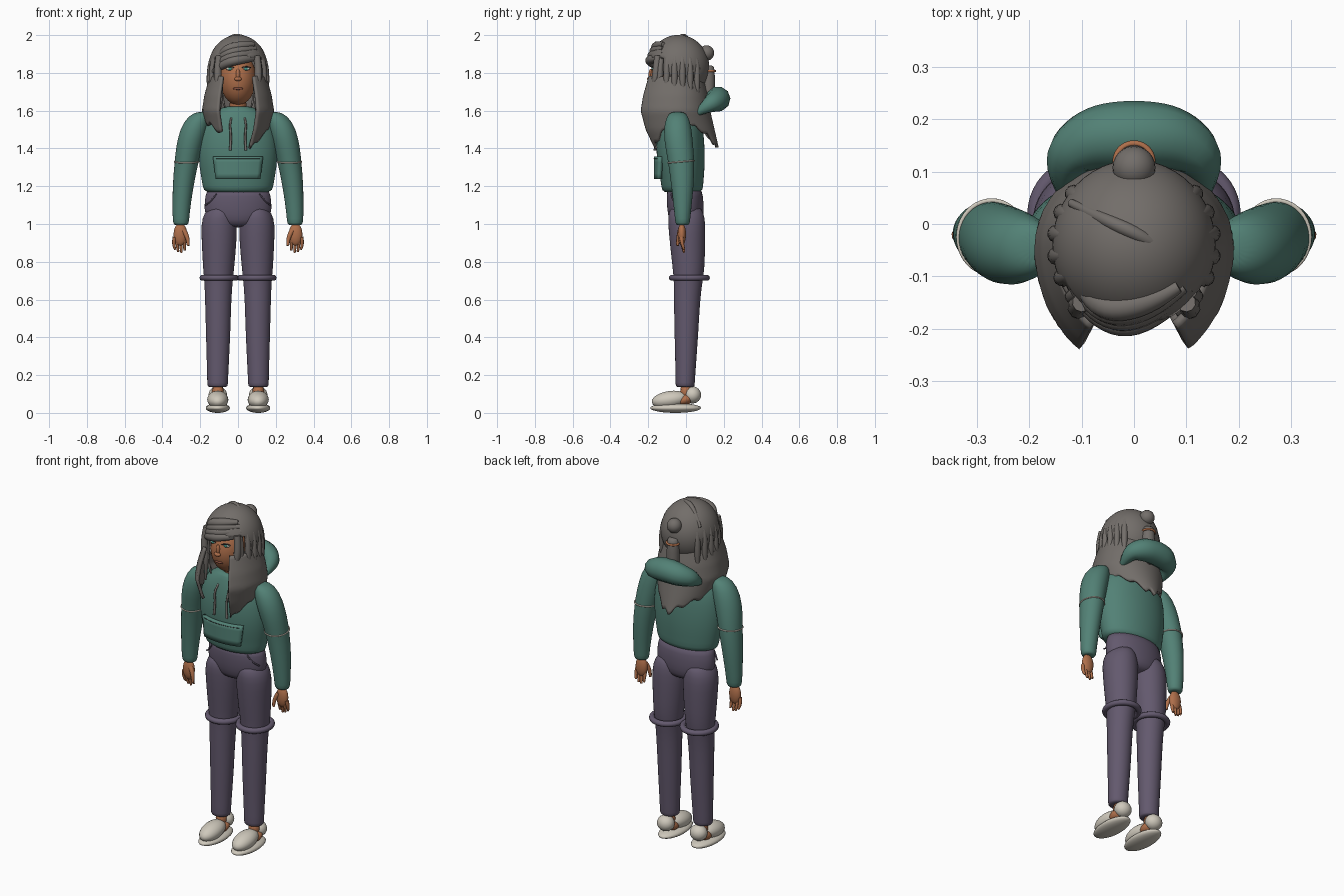
import bpy, bmesh
from math import sin, cos, pi, radians, sqrt
from mathutils import Vector

if "Cube" in bpy.data.objects:
    bpy.data.objects.remove(bpy.data.objects["Cube"])


def material(name, r, g, b):
    m = bpy.data.materials.new(name)
    m.use_nodes = True
    m.diffuse_color = (r, g, b, 1)
    node = next(n for n in m.node_tree.nodes if n.type == 'BSDF_PRINCIPLED')
    node.inputs["Base Color"].default_value = (r, g, b, 1)
    node.inputs["Roughness"].default_value = 0.8
    return m


TEAL = material("teal_fabric", .085, .22, .18)
PURPLE = material("purple_fabric", .125, .1, .155)
HAIR = material("grey_hair", .17, .155, .143)
SKIN = material("skin", .43, .16, .07)
CREAM = material("cream", .62, .58, .5)
LIP = material("lip", .24, .08, .05)
IRIS = material("green_iris", .05, .3, .25)
DARK = material("dark_grey", .05, .05, .05)


def finish(name, bm, mat, subdiv=0, thick=0):
    bmesh.ops.recalc_face_normals(bm, faces=bm.faces)
    me = bpy.data.meshes.new(name)
    bm.to_mesh(me)
    bm.free()
    me.materials.append(mat)
    me.shade_smooth()
    ob = bpy.data.objects.new(name, me)
    bpy.context.collection.objects.link(ob)
    if thick:
        mod = ob.modifiers.new("thickness", 'SOLIDIFY')
        mod.thickness, mod.offset = thick, 0
    if subdiv:
        mod = ob.modifiers.new("smooth", 'SUBSURF')
        mod.levels = mod.render_levels = subdiv
    return ob


def loft(name, rings, mat, sides=20, flip=1):
    """Stacked horizontal ellipses given as x, y, z, rx, ry."""
    bm = bmesh.new()
    rows = [[bm.verts.new((flip * x + rx * cos(2 * pi * i / sides),
                           y + ry * sin(2 * pi * i / sides), z))
             for i in range(sides)] for x, y, z, rx, ry in rings]
    for a, b in zip(rows, rows[1:]):
        for i in range(sides):
            j = (i + 1) % sides
            bm.faces.new((a[i], a[j], b[j], b[i]))
    bm.faces.new(rows[0])
    bm.faces.new(rows[-1])
    return finish(name, bm, mat, 1)


def blob(name, loc, size, mat, tilt=0, seg=24):
    bm = bmesh.new()
    bmesh.ops.create_uvsphere(bm, u_segments=seg, v_segments=seg // 2, radius=1)
    bmesh.ops.scale(bm, vec=size, verts=bm.verts)
    ob = finish(name, bm, mat)
    ob.location = loc
    ob.rotation_euler.x = radians(tilt)
    return ob


def tube(name, pts, radii, mat):
    """Smooth tapered strand through a few control points."""
    cu = bpy.data.curves.new(name, 'CURVE')
    cu.dimensions, cu.bevel_depth, cu.bevel_resolution = '3D', 1, 3
    cu.use_fill_caps = True
    sp = cu.splines.new('NURBS')
    sp.points.add(len(pts) - 1)
    for p, co, r in zip(sp.points, pts, radii):
        p.co, p.radius = (*co, 1), r
    sp.order_u, sp.use_endpoint_u, sp.resolution_u = 3, True, 6
    ob = bpy.data.objects.new(name, cu)
    bpy.context.collection.objects.link(ob)
    cu.materials.append(mat)
    bpy.ops.object.select_all(action='DESELECT')
    ob.select_set(True)
    bpy.context.view_layer.objects.active = ob
    bpy.ops.object.convert(target='MESH')
    bpy.context.object.data.shade_smooth()


def ring(name, loc, rx, ry, minor, mat, tilt=0):
    bpy.ops.mesh.primitive_torus_add(major_radius=1, minor_radius=minor / rx,
                                     major_segments=40, minor_segments=10, location=loc)
    ob = bpy.context.object
    ob.name = name
    ob.scale = (rx, ry, rx)
    ob.rotation_euler.x = radians(tilt)
    ob.data.materials.append(mat)
    ob.data.shade_smooth()


def sheet(name, func, nu, nv, thick, mat):
    bm = bmesh.new()
    g = [[bm.verts.new(func(i / nu, j / nv)) for i in range(nu + 1)] for j in range(nv + 1)]
    for j in range(nv):
        for i in range(nu):
            bm.faces.new((g[j][i], g[j][i + 1], g[j + 1][i + 1], g[j + 1][i]))
    return finish(name, bm, mat, 0, thick)


def lerp_table(table, x):
    for (x0, y0), (x1, y1) in zip(table, table[1:]):
        if x <= x1:
            return y0 + (y1 - y0) * max(0, (x - x0) / (x1 - x0))
    return table[-1][1]


# Hoodie body and trouser top
loft("hoodie_body", [(0, -.02, 1.165, .15, .085), (0, -.02, 1.175, .185, .11),
                     (0, -.02, 1.22, .19, .112), (0, -.025, 1.3, .206, .125),
                     (0, -.03, 1.4, .212, .13), (0, -.03, 1.5, .2, .122),
                     (0, -.03, 1.57, .165, .105), (0, -.04, 1.61, .1, .08),
                     (0, -.05, 1.625, .06, .06)], TEAL, 32)
loft("trouser_hips", [(0, 0, .98, .1, .07), (0, 0, 1.02, .165, .09),
                      (0, -.003, 1.08, .182, .098), (0, -.006, 1.15, .173, .097),
                      (0, -.01, 1.2, .165, .09)], PURPLE, 32)


# Front pouch follows the curve of the body
def pouch(u, v):
    x = (u * 2 - 1) * (.115 + .014 * v)
    return x, -.031 - .128 * sqrt(1 - (x / .21) ** 2), 1.237 + .12 * v


sheet("hoodie_pouch", pouch, 12, 4, .022, TEAL)
sheet("pouch_opening", lambda u, v: Vector(pouch(u * .9 + .05, .9 + .02 * v)) - Vector((0, .0125, 0)),
      12, 1, .002, DARK)

for s in (-1, 1):
    side = "left" if s > 0 else "right"
    # Sleeves
    loft(side + "_sleeve", [(.185, -.045, 1.595, .025, .03), (.205, -.045, 1.575, .06, .058),
                            (.235, -.045, 1.5, .075, .077), (.26, -.035, 1.4, .07, .075),
                            (.272, -.025, 1.33, .064, .07), (.292, -.018, 1.2, .056, .06),
                            (.302, -.018, 1.05, .045, .043), (.302, -.018, 1, .043, .039),
                            (.302, -.018, .993, .03, .03)], TEAL, flip=s)
    ring(side + "_sleeve_piping", (s * .272, -.025, 1.33), .064, .07, .004, CREAM, 5)
    # Hands
    blob(side + "_palm", (s * .305, -.022, .945), (.036, .022, .06), SKIN)
    for k in range(4):
        x = .284 + .017 * k
        drop = .845 + .012 * abs(k - 1.3)
        tube(side + "_finger", [(s * x, -.025, .93), (s * (x + .003 * k), -.02, .89),
                                (s * (x - .002), -.01, drop)], [.011, .01, .006], SKIN)
    tube(side + "_thumb", [(s * .288, -.03, .965), (s * .262, -.042, .93),
                           (s * .264, -.045, .885)], [.014, .012, .007], SKIN)
    # Trouser legs
    loft(side + "_trouser_leg", [(.108, -.003, .135, .045, .042), (.108, -.005, .142, .056, .052),
                                 (.108, -.004, .17, .055, .051), (.105, .002, .4, .065, .063),
                                 (.105, .005, .6, .07, .07), (.103, .012, .7, .076, .077),
                                 (.103, .014, .76, .083, .085), (.1, .008, .9, .093, .095),
                                 (.1, .004, 1, .097, .1), (.096, 0, 1.06, .085, .096),
                                 (.09, 0, 1.1, .05, .07)], PURPLE, flip=s)
    ring(side + "_knee_ring", (s * .1, .018, .715), .088, .092, .016, PURPLE)
    tube(side + "_hip_pocket_seam", [(s * .115, -.078, 1.16), (s * .14, -.075, 1.12),
                                     (s * .172, -.045, 1.1)], [.004] * 3, PURPLE)
    # Shoes
    blob(side + "_shoe_sole", (s * .107, -.055, .026), (.064, .135, .026), CREAM)
    blob(side + "_shoe_upper", (s * .107, -.085, .07), (.056, .097, .046), CREAM, 8)
    blob(side + "_shoe_heel", (s * .107, .035, .095), (.049, .045, .045), CREAM)
    blob(side + "_foot", (s * .107, -.005, .07), (.047, .05, .03), SKIN, 20)
    loft(side + "_ankle", [(.107, 0, .06, .035, .035), (.107, 0, .16, .035, .035)], SKIN, 12, s)
    # Drawstrings
    tube(side + "_drawstring", [(s * .035, -.13, 1.56), (s * .045, -.158, 1.53),
                                (s * .035, -.162, 1.46), (s * .042, -.164, 1.39)],
         [.005, .006, .006, .007], HAIR)
    # Eyes and brows
    blob(side + "_eye", (s * .042, -.167, 1.822), (.021, .012, .01), CREAM)
    blob(side + "_iris", (s * .042, -.175, 1.822), (.01, .007, .009), IRIS)
    tube(side + "_eyelid", [(s * .018, -.18, 1.826), (s * .042, -.183, 1.838),
                            (s * .068, -.164, 1.828)], [.002, .004, .002], DARK)
    # Strands over the temples
    for k in range(6):
        a = radians(-40 + 16 * k)
        c, d = s * cos(a), sin(a)
        tube(side + "_temple_lock", [(c * .13, -.04 + d * .135, 1.9), (c * .156, -.04 + d * .158, 1.83),
                                     (c * .15, -.04 + d * .152, 1.68 + .008 * (k % 2))],
             [.01, .024, .012], HAIR)
    # Strands framing the face
    tube(side + "_face_lock", [(s * .1, -.15, 1.89), (s * .115, -.16, 1.78),
                               (s * .085, -.17, 1.7), (s * .1, -.16, 1.58)],
         [.018, .022, .014, .005], HAIR)
    tube(side + "_thin_lock", [(s * .11, -.13, 1.82), (s * .1, -.16, 1.72),
                               (s * .07, -.15, 1.62)], [.016, .013, .004], HAIR)

# Head, neck and face
blob("head", (0, -.08, 1.77), (.096, .11, .14), SKIN, seg=32)
loft("neck", [(0, -.05, 1.56, .05, .05), (0, -.06, 1.7, .048, .05)], SKIN)
blob("nose_bridge", (0, -.186, 1.79), (.012, .012, .032), SKIN)
blob("nose_tip", (0, -.193, 1.768), (.02, .013, .012), SKIN)
blob("mouth", (0, -.18, 1.717), (.027, .007, .007), LIP)

# Hair cap with an opening for the face
bm = bmesh.new()
bmesh.ops.create_uvsphere(bm, u_segments=48, v_segments=32, radius=1)
bmesh.ops.scale(bm, vec=(.15, .157, .165), verts=bm.verts)
bmesh.ops.translate(bm, vec=(0, -.04, 1.83), verts=bm.verts)
gone = []
for f in bm.faces:
    p = f.calc_center_median()
    if p.z < 1.71 or (p.y < -.11 and p.z < 1.875):
        gone.append(f)
bmesh.ops.delete(bm, geom=gone, context='FACES')
finish("hair_cap", bm, HAIR, 0, .012)


# Long hair wrapping from one front lock round the back to the other
def long_hair(u, v):
    phi = radians(33 + 294 * u)
    deg = 33 + 294 * u
    low = lerp_table([(33, 1.4), (55, 1.46), (90, 1.54), (130, 1.5), (160, 1.43), (180, 1.41),
                      (210, 1.46), (270, 1.54), (300, 1.53), (327, 1.48)], deg)
    low += .012 * sin(u * 70)
    z = 1.78 + (low - 1.78) * v
    f = lerp_table([(1.4, .6), (1.5, .86), (1.6, 1), (1.68, .93), (1.78, .78)], z)
    back = cos(phi) < 0
    fy = max(f, 1 + (1.6 - z) * 1.4) if back and z < 1.6 else f
    ry = .165 if back else .225
    return f * .183 * sin(phi), -.045 - fy * ry * cos(phi), z


sheet("long_hair", long_hair, 72, 18, .016, HAIR)

# Swept fringe and crown lock
for k in range(4):
    h = .024 * k
    tube("fringe_lock", [(-.135 + .01 * k, -.1, 1.8 + h), (-.08, -.178 + h * .2, 1.85 + h),
                         (.02, -.2 + h * .6, 1.875 + h), (.115 - .01 * k, -.12, 1.88 + h)],
         [.012, .024, .027, .012], HAIR)
tube("crown_lock", [(-.12, .04, 1.9), (-.06, .01, 1.985), (.03, -.03, 2.0), (.1, -.075, 1.94)],
     [.008, .014, .014, .006], HAIR)

# Bun, hanging tail and tie
blob("bun", (0, .108, 1.905), (.041, .041, .041), HAIR)
loft("hair_tail", [(0, .12, 1.6, .036, .034), (0, .12, 1.7, .037, .034),
                   (0, .12, 1.83, .035, .034), (0, .118, 1.84, .025, .024)], HAIR)
ring("hair_tie", (0, .12, 1.81), .035, .034, .006, SKIN)

# Folded hood behind the neck
tube("hood", [(-.13, .05, 1.58), (-.14, .12, 1.63), (-.08, .165, 1.655), (0, .17, 1.665),
              (.08, .165, 1.655), (.14, .12, 1.63), (.13, .05, 1.58)],
     [.012, .042, .062, .068, .062, .042, .012], TEAL)
